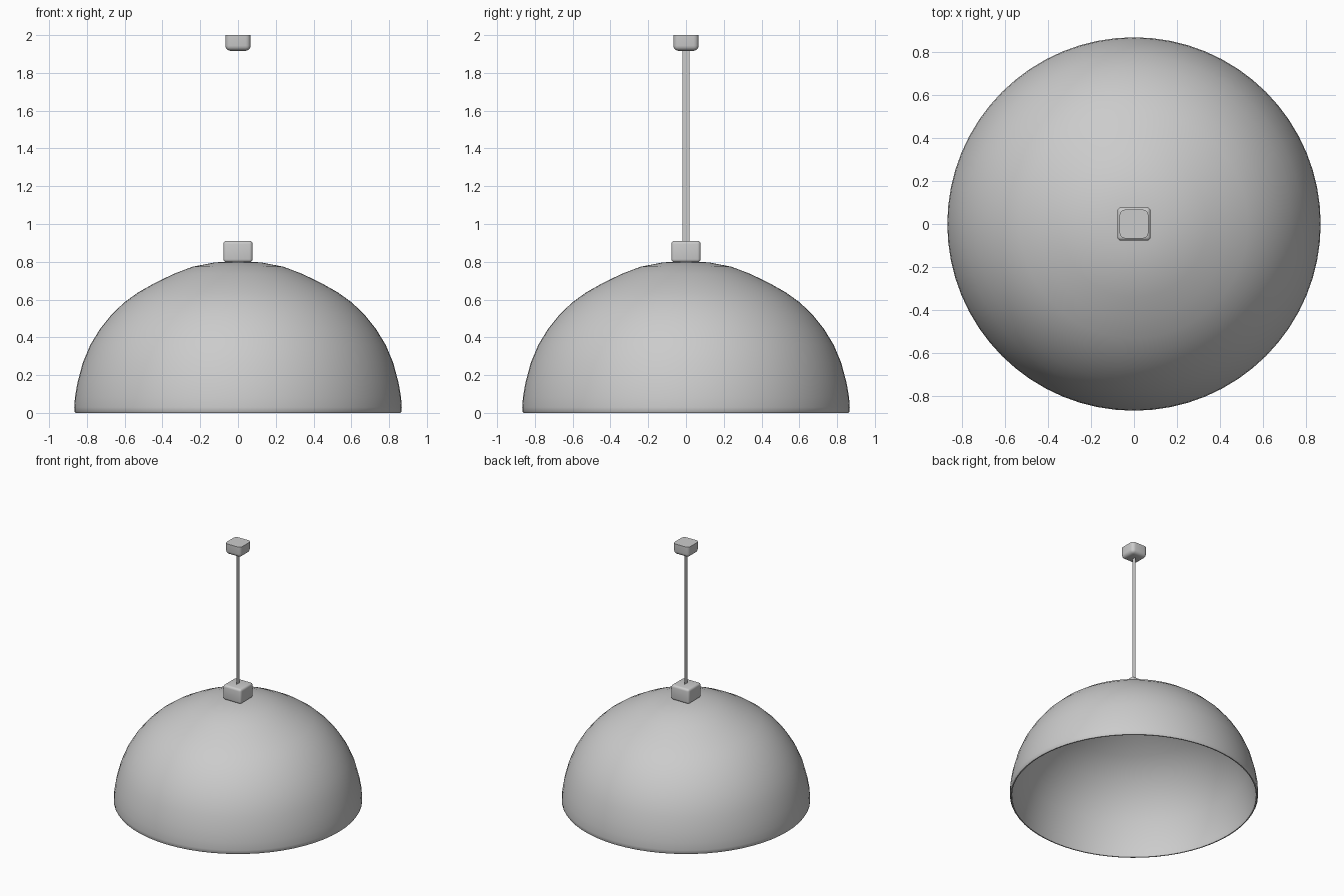
import bpy, bmesh, math

if "Cube" in bpy.data.objects:
    bpy.data.objects.remove(bpy.data.objects["Cube"])

def finish(bm, name, angle=40):
    bmesh.ops.recalc_face_normals(bm, faces=bm.faces)
    me = bpy.data.meshes.new(name)
    bm.to_mesh(me)
    bm.free()
    ob = bpy.data.objects.new(name, me)
    bpy.context.collection.objects.link(ob)
    bpy.ops.object.select_all(action='DESELECT')
    ob.select_set(True)
    bpy.context.view_layer.objects.active = ob
    bpy.ops.object.shade_smooth_by_angle(angle=math.radians(angle))
    return ob

def rounded_block(name, half, z0, z1, radius, flat_top):
    """Square block with rounded edges, optionally with a crisp flat top."""
    bm = bmesh.new()
    bmesh.ops.create_cube(bm, size=1)
    top = z1 + (radius if flat_top else 0)
    for v in bm.verts:
        v.co = (v.co.x * 2 * half, v.co.y * 2 * half, top if v.co.z > 0 else z0)
    bmesh.ops.bevel(bm, geom=bm.edges[:], offset=radius, segments=4, profile=0.5, affect='EDGES')
    if flat_top:
        cut = bmesh.ops.bisect_plane(bm, geom=bm.verts[:] + bm.edges[:] + bm.faces[:], dist=1e-5,
                                     plane_co=(0, 0, z1), plane_no=(0, 0, 1), clear_outer=True)
        rim = [e for e in bm.edges if e.is_boundary]
        bmesh.ops.contextual_create(bm, geom=rim)
    return finish(bm, name)

# Hollow dome shade: flat crown, straight shoulder, upright lower wall
T = 0.016
outer = [(0.867, 0.03), (0.863, 0.085), (0.85, 0.16), (0.822, 0.265), (0.782, 0.36),
         (0.73, 0.445), (0.67, 0.52), (0.602, 0.585), (0.53, 0.637), (0.44, 0.688),
         (0.34, 0.736), (0.24, 0.774), (0.12, 0.797), (0, 0.801)]
inner = []
for i, (r, z) in enumerate(outer):          # inner skin, offset along the normal
    a, b = outer[max(i - 1, 0)], outer[min(i + 1, len(outer) - 1)]
    dr, dz = b[0] - a[0], b[1] - a[1]
    n = math.hypot(dr, dz)
    inner.append((0 if r == 0 else r - T * dz / n, z + T * dr / n))
rim = [(0.851, 0.008), (0.853, 0), (0.861, 0), (0.866, 0.008)]
loop = inner[::-1] + rim + outer
bm = bmesh.new()
verts = [bm.verts.new((r, 0, z)) for r, z in loop]
edges = [bm.edges.new(p) for p in zip(verts, verts[1:])]
bmesh.ops.spin(bm, geom=verts + edges, cent=(0, 0, 0), axis=(0, 0, 1),
               angle=2 * math.pi, steps=64, use_duplicate=False)
bmesh.ops.remove_doubles(bm, verts=bm.verts, dist=1e-4)
finish(bm, "dome_shade")

# Fitting on top of the shade and ceiling canopy
rounded_block("shade_cap", 0.077, 0.797, 0.911, 0.017, False)
rounded_block("ceiling_canopy", 0.067, 1.917, 2.0, 0.027, True)

# Flat hanging strap, a single-sided strip in the YZ plane
bm = bmesh.new()
bm.faces.new([bm.verts.new((0, y, z)) for y, z in
              ((-0.018, 0.9), (0.018, 0.9), (0.018, 1.93), (-0.018, 1.93))])
finish(bm, "hanging_strap")
